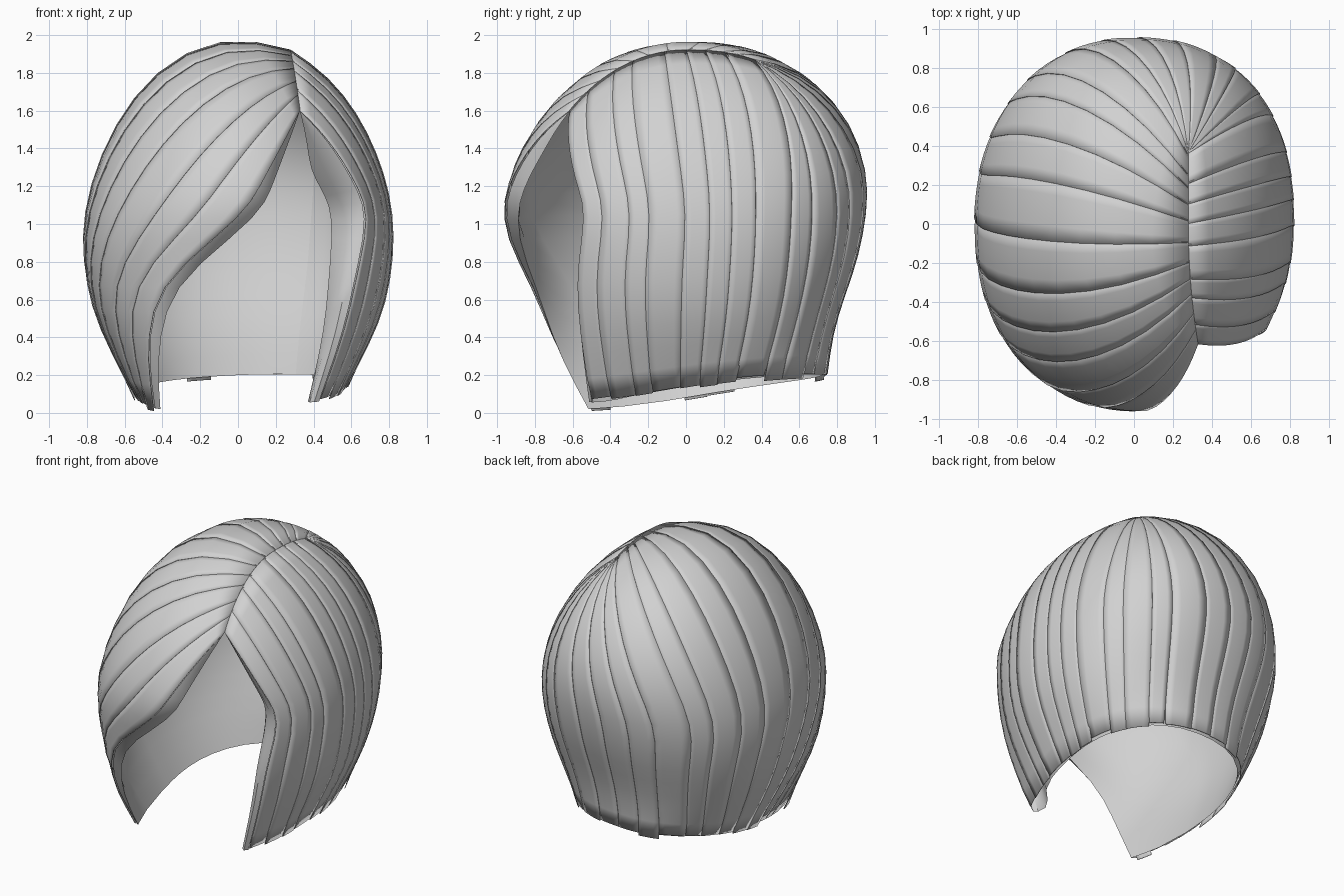
import bpy, bmesh, math, random
from mathutils import Vector

if "Cube" in bpy.data.objects:
    bpy.data.objects.remove(bpy.data.objects["Cube"])

random.seed(4)
CENTRE = Vector((0, 0, 1.05))
LEVELS = [1.05, 0.9, 0.7, 0.4, 0.0]      # heights at which strand angles are keyed
SIDE_LOW = [(0, .50), (.2, .60), (.5, .755), (.7, .80), (.95, .82)]
FRONT_LOW = [(0, .84), (.3, .87), (.65, .89), (.8, .92), (1.0, .97)]
BACK_LOW = [(0, .70), (.2, .74), (.4, .76), (.6, .82), (.8, .90), (1.15, .96)]

hair = bpy.data.materials.new("light_grey_hair")
hair.diffuse_color = (0.64, 0.64, 0.64, 1)
hair.use_nodes = True
hair.node_tree.nodes["Principled BSDF"].inputs["Base Color"].default_value = hair.diffuse_color


def lerp_keys(keys, v):
    keys = sorted(keys)
    if v <= keys[0][0]:
        return keys[0][1]
    for (a, p), (b, q) in zip(keys, keys[1:]):
        if v <= b:
            return p + (q - p) * (v - a) / (b - a)
    return keys[-1][1]


def half_width(low, power, z):
    """Head profile: keyed below the widest level, domed above it."""
    zc, w = low[-1]
    if z <= zc:
        return lerp_keys(low, z)
    k = min(1, (z - zc) / (2 - zc))
    return w * math.sqrt(max(1e-6, 1 - k ** power))


def level(p):
    """Below 1 inside the head; each quarter has its own fullness."""
    z = p.z
    if z >= 2:
        return 9
    b = half_width(FRONT_LOW, 1.7, z) if p.y < 0 else half_width(BACK_LOW, 2, z)
    a = half_width(SIDE_LOW, 1.7 if p.x > 0 else 1.6, z)
    if p.y > 0:
        n = 2.4 if p.x > 0 else 2.2
    else:
        n = 2 if p.x > 0 else lerp_keys([(.8, 2.3), (1.2, 2.05)], z)
    return abs(p.x / a) ** n + abs(p.y / b) ** n


def cast(origin, d):
    """Distance from origin to the head surface along d."""
    lo, hi = 0.0, 2.0
    for _ in range(24):
        m = (lo + hi) / 2
        if level(origin + d * m) < 1:
            lo = m
        else:
            hi = m
    return lo


def root(u):
    """Point on the curved parting line."""
    v = max(0, min(1, u / .75))
    y = -.62 + .99 * v
    x = .28 + .05 * max(0, -y / .62) ** 2
    z0 = Vector((x, y, 1.05))
    return z0 + Vector((0, 0, cast(z0, Vector((0, 0, 1)))))


def strand(side, u, scale=1.0, lift=0.0, up=9, down=8):
    """One flow line: over the dome from the parting, then down to the tip."""
    mid = side["front"][2]
    sweep = (1 - u) ** 2.5                  # front locks sweep, the others hang straight
    keys = [(l, mid + (side["back"] - mid) * u + (a - mid) * sweep)
            for l, a in zip(LEVELS, side["front"])]
    ang = lambda z: math.radians(lerp_keys(keys, z))
    flat = lambda a: Vector((math.sin(a), -math.cos(a), 0))
    start, end = (root(u) - CENTRE).normalized(), flat(ang(1.05))
    pts = []
    for i in range(up):
        t = i / up
        d = start.slerp(end, t)
        s = 1 - (1 - scale) * min(1, t * 2.5) + lift * min(1, t * 2) - .008 * max(0, 1 - 6 * t)
        pts.append(CENTRE + d * cast(CENTRE, d) * s)
    a = ang(0)
    tip = .11 - .09 * math.cos(a) + .03 * math.sin(a)
    for i in range(down + 1):
        t = i / down
        z = 1.05 + (tip - 1.05) * t
        o, d = Vector((0, 0, z)), flat(ang(z))
        s = 1 - (1 - scale) * (1 - .5 * t) + lift
        pts.append(o + d * cast(o, d) * s)
    for _ in range(2):                      # soften bends in the flow
        pts = [pts[0]] + [(p + q * 2 + r) / 4 for p, q, r in zip(pts, pts[1:], pts[2:])] + [pts[-1]]
    return pts


def add_sheet(bm, columns):
    grid = [[bm.verts.new(p) for p in c] for c in columns]
    for a, b in zip(grid, grid[1:]):
        for i in range(len(a) - 1):
            bm.faces.new((a[i], a[i + 1], b[i + 1], b[i]))


def finish(name, bm, flip, thickness):
    if flip:
        bmesh.ops.reverse_faces(bm, faces=bm.faces[:])
    me = bpy.data.meshes.new(name)
    bm.to_mesh(me)
    bm.free()
    me.materials.append(hair)
    ob = bpy.data.objects.new(name, me)
    bpy.context.collection.objects.link(ob)
    if thickness:
        mod = ob.modifiers.new("thickness", 'SOLIDIFY')
        mod.thickness = thickness
        mod.offset = -1
    bpy.ops.object.select_all(action='DESELECT')
    ob.select_set(True)
    bpy.context.view_layer.objects.active = ob
    bpy.ops.object.shade_smooth_by_angle(angle=math.radians(40))


SIDES = [
    dict(name="left", front=[2, -9, -27, -34, -42], back=-205, locks=15, flip=False,
         roll=[(0, 1), (-.012, .975), (-.022, .94), (.02, .93), (.1, .945)]),
    dict(name="right", front=[53, 50, 47, 45, 40], back=155, locks=11, flip=True,
         roll=[(0, 1), (-.02, .95), (-.025, .85), (.0, .73), (.06, .75), (.15, .90)]),
]

for side in SIDES:
    # overlapping outer locks, each raised along one edge
    bm = bmesh.new()
    n = side["locks"]
    cuts = [(k + (random.uniform(-.25, .25) if 0 < k < n else 0)) / n for k in range(n + 1)]
    for k in range(n):
        u0, u1 = cuts[k], min(1, cuts[k + 1] + .08 / n)
        drop = random.uniform(-.02, .02)
        cols = []
        for c in range(5):
            f = c / 4
            col = strand(side, u0 + (u1 - u0) * f, lift=.004 + .005 * (1 - f))
            col[-1].z += drop
            cols.append(col)
        mid = (cols[0][-1] + cols[4][-1]) / 2
        for col in cols:                       # slightly narrowed tips
            col[-1] = col[-1].lerp(mid, .07)
        add_sheet(bm, cols)
    finish(side["name"] + "_locks", bm, side["flip"], .004)

    # rolled front edge continuing into the inner lining
    bm = bmesh.new()
    path = side["roll"] + [(.25 + .75 * i / 14, .955) for i in range(15)]
    add_sheet(bm, [strand(side, u, s) for u, s in path])
    finish(side["name"] + "_lining", bm, side["flip"], 0)
